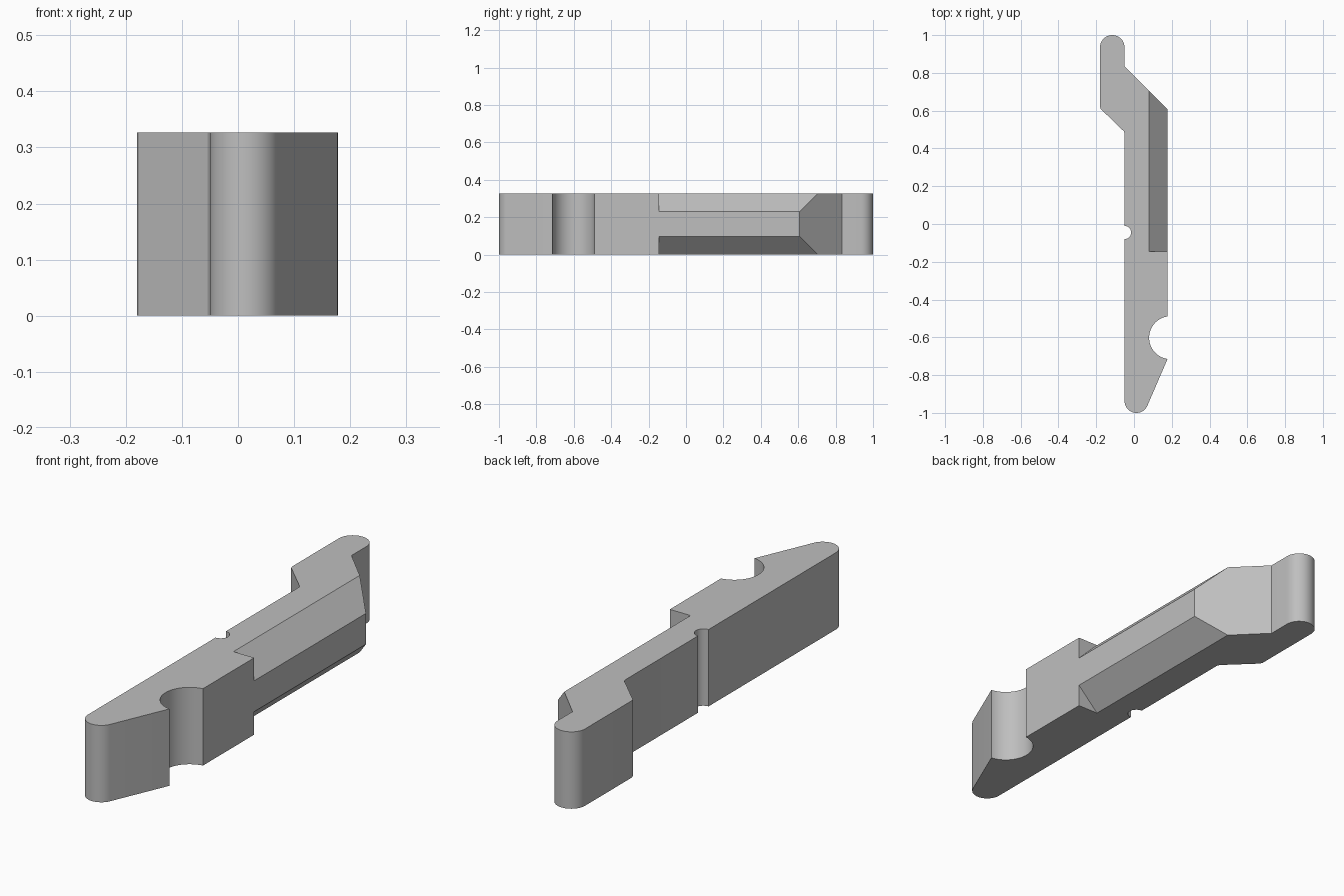
import bpy
import bmesh
from math import cos, sin, radians
from mathutils import Vector

HEIGHT = 0.327
LEFT, STEP, RIGHT = -0.18, -0.05, 0.178

if "Cube" in bpy.data.objects:
    bpy.data.objects.remove(bpy.data.objects["Cube"], do_unlink=True)

grey = bpy.data.materials.new("plain grey")
grey.use_nodes = True
grey.diffuse_color = (0.52, 0.52, 0.52, 1)
grey.node_tree.nodes["Principled BSDF"].inputs["Base Color"].default_value = grey.diffuse_color


def arc(cx, cy, r, start, end, steps=20):
    """Points along an arc, angles in degrees."""
    angles = [radians(start + (end - start) * i / steps) for i in range(steps + 1)]
    return [(cx + r * cos(a), cy + r * sin(a)) for a in angles]


def prism(name, base, sweep):
    """Sweep a closed outline into a solid."""
    bm = bmesh.new()
    face = bm.faces.new([bm.verts.new(p) for p in base])
    moved = bmesh.ops.extrude_face_region(bm, geom=[face])["geom"]
    verts = [v for v in moved if isinstance(v, bmesh.types.BMVert)]
    bmesh.ops.translate(bm, verts=verts, vec=Vector(sweep))
    bmesh.ops.recalc_face_normals(bm, faces=bm.faces)
    mesh = bpy.data.meshes.new(name)
    bm.to_mesh(mesh)
    bm.free()
    mesh.materials.append(grey)
    obj = bpy.data.objects.new(name, mesh)
    bpy.context.collection.objects.link(obj)
    return obj


# Lever outline, anticlockwise from the front tip
outline = arc(0.013, -0.937, 0.063, 180, 336)           # rounded front tip
outline += arc(0.1935, -0.602, 0.1136, 262, 98, 32)     # large round notch
outline += [(RIGHT, 0.606), (STEP, 0.834)]              # slanted shoulder
outline += arc(-0.115, 0.935, 0.065, 0, 180)            # rounded rear tip
outline += [(LEFT, 0.621), (-0.176, 0.609), (-0.054, 0.491), (STEP, 0.479)]
outline += arc(STEP, -0.045, 0.035, 90, -90, 16)        # small round notch
lever = prism("lever_body", [(x, y, 0) for x, y in outline], (0, 0, HEIGHT))

# Long chamfers on the upper and lower right edges
corner = [(0.07, HEIGHT + 0.01), (0.19, HEIGHT + 0.01), (0.19, 0.217)]
for name, flip in (("upper_chamfer_cutter", False), ("lower_chamfer_cutter", True)):
    base = [(x, -0.145, HEIGHT - z if flip else z) for x, z in corner]
    cutter = prism(name, base, (0, 1, 0))
    cutter.hide_render = True
    cutter.hide_set(True)
    cut = lever.modifiers.new(name, "BOOLEAN")
    cut.operation = "DIFFERENCE"
    cut.solver = "EXACT"
    cut.object = cutter

# Bake the cuts, then drop the cutters
bpy.context.view_layer.objects.active = lever
lever.select_set(True)
for cut in list(lever.modifiers):
    cutter = cut.object
    bpy.ops.object.modifier_apply(modifier=cut.name)
    bpy.data.objects.remove(cutter, do_unlink=True)

bpy.ops.object.shade_smooth_by_angle(angle=radians(20))
